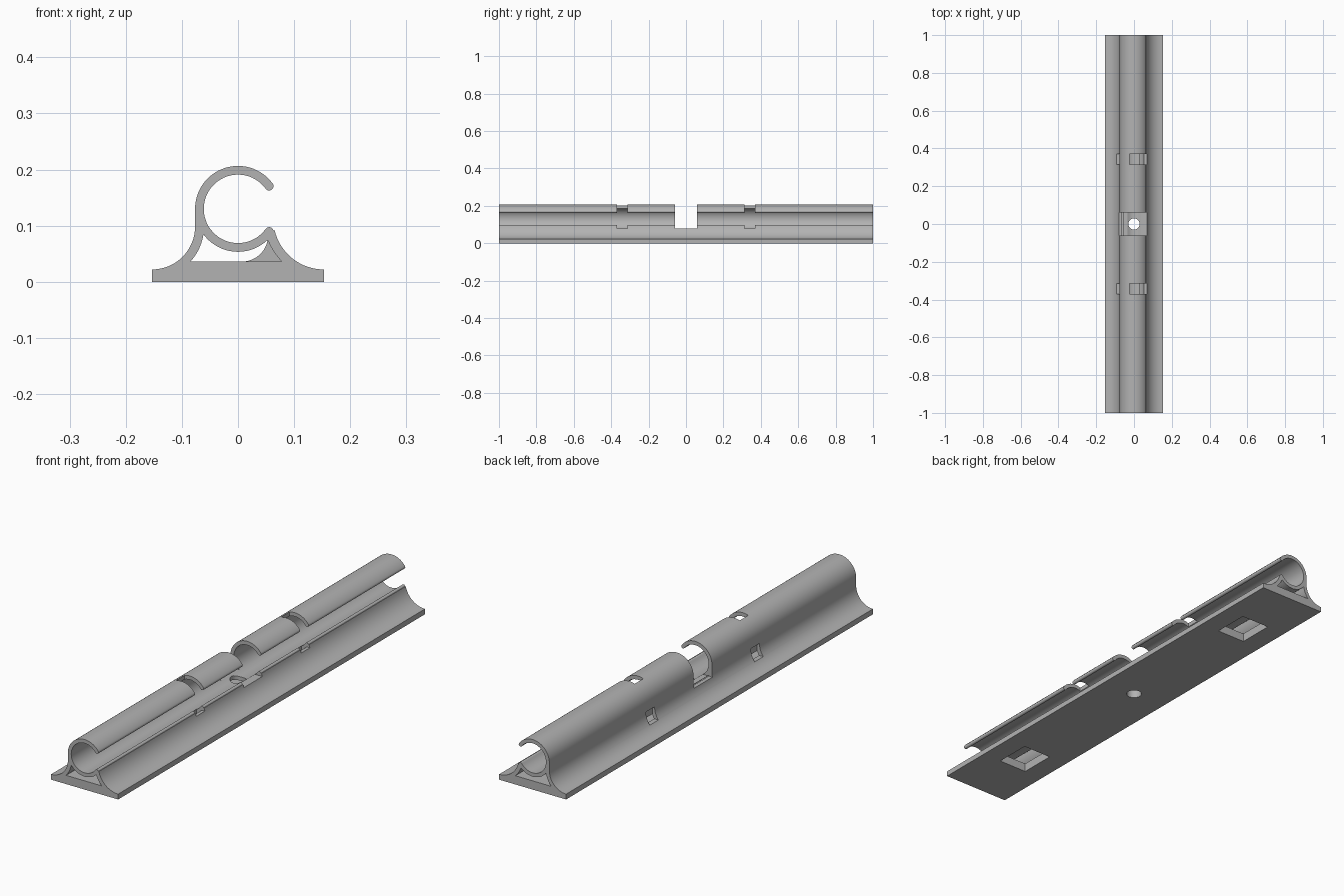
import bpy, bmesh
from math import sin, cos, radians

if "Cube" in bpy.data.objects:
    bpy.data.objects.remove(bpy.data.objects["Cube"], do_unlink=True)

grey = bpy.data.materials.new("plain grey")
grey.use_nodes = True
grey.diffuse_color = (0.45, 0.45, 0.45, 1)
grey.node_tree.nodes["Principled BSDF"].inputs["Base Color"].default_value = (0.45, 0.45, 0.45, 1)

RING_Z, R_OUT, R_IN = 0.13, 0.0765, 0.061
R_MID, R_LIP, LIP_ANGLE = (R_OUT + R_IN) / 2, (R_OUT - R_IN) / 2, 36


def arc(cx, cz, r, start, end, n=16):
    """Points on an arc in the XZ plane, angles in degrees."""
    angles = [radians(start + (end - start) * i / n) for i in range(n + 1)]
    return [(cx + r * cos(a), cz + r * sin(a)) for a in angles]


def prism(name, points, y0, y1):
    """Extrude an XZ outline along Y."""
    bm = bmesh.new()
    face = bm.faces.new([bm.verts.new((x, y0, z)) for x, z in points])
    new = bmesh.ops.extrude_face_region(bm, geom=[face])["geom"]
    bmesh.ops.translate(bm, vec=(0, y1 - y0, 0),
                        verts=[v for v in new if isinstance(v, bmesh.types.BMVert)])
    bmesh.ops.remove_doubles(bm, verts=bm.verts, dist=1e-5)
    bmesh.ops.recalc_face_normals(bm, faces=bm.faces)
    mesh = bpy.data.meshes.new(name)
    bm.to_mesh(mesh)
    bm.free()
    mesh.materials.append(grey)
    obj = bpy.data.objects.new(name, mesh)
    bpy.context.collection.objects.link(obj)
    return obj


def box(name, x0, x1, y0, y1, z0, z1):
    return prism(name, [(x0, z0), (x1, z0), (x1, z1), (x0, z1)], y0, y1)


def activate(obj):
    bpy.ops.object.select_all(action='DESELECT')
    obj.select_set(True)
    bpy.context.view_layer.objects.active = obj


def cut(target, cutter):
    """Subtract the cutter and discard it."""
    cutter.hide_render = True
    mod = target.modifiers.new("cut", 'BOOLEAN')
    mod.operation, mod.solver, mod.object = 'DIFFERENCE', 'EXACT', cutter
    activate(target)
    bpy.ops.object.modifier_apply(modifier=mod.name)
    bpy.data.objects.remove(cutter, do_unlink=True)


def lip(side):
    a = radians(side * LIP_ANGLE)
    return R_MID * cos(a), RING_Z + R_MID * sin(a)


# Open clamp ring on a flared foot
outline = [(-0.153, 0), (0.153, 0)]
outline += arc(0.153, 0.112, 0.09, 270, 193)
outline += arc(*lip(-1), R_LIP, 13, 180 - LIP_ANGLE, 10)
outline += arc(0, RING_Z, R_IN, 360 - LIP_ANGLE, LIP_ANGLE, 48)[1:]
outline += arc(*lip(1), R_LIP, 180 + LIP_ANGLE, 360 + LIP_ANGLE, 10)[1:]
outline += arc(0, RING_Z, R_OUT, LIP_ANGLE, 180, 30)[1:]
outline += arc(-0.153, 0.0985, 0.0765, 0, -90)
rail = prism("clamp_rail", outline, -1, 1)

# Hollow tunnel under the ring
tunnel = [(-0.084, 0.036), (0.079, 0.036)]
tunnel += arc(0.153, 0.112, 0.1065, 225, 201, 8)
tunnel += arc(0, RING_Z, R_OUT, 313, 217, 28)
tunnel += arc(-0.153, 0.0985, 0.0925, -10, -42, 8)
cut(rail, prism("tunnel_cutter", tunnel, -1.1, 1.1))

# Central gap with a screw hole
cut(rail, box("gap_cutter", -0.2, 0.2, -0.06, 0.06, 0.08, 0.3))
bpy.ops.mesh.primitive_cylinder_add(vertices=32, radius=0.03, depth=0.4)
cut(rail, bpy.context.object)

for side in (-1, 1):
    # Strap slots: upper lip, lower lip and outer wall
    y0, y1 = side * 0.342 - 0.028, side * 0.342 + 0.028
    cut(rail, box("upper_slot_cutter", -0.025, 0.1, y0, y1, 0.14, 0.3))
    cut(rail, box("lower_slot_cutter", 0.03, 0.069, y0, y1, 0.08, 0.12))
    cut(rail, box("strap_exit_cutter", 0.03, 0.055, y0, y1, 0.055, 0.1))
    cut(rail, box("wall_slot_cutter", -0.12, -0.066, y0, y1, 0.05, 0.1))
    # Openings in the underside
    cut(rail, box("underside_cutter", -0.066, 0.066,
                  side * 0.69 - 0.077, side * 0.69 + 0.077, -0.1, 0.045))
    # Curved strap guide inside the tunnel
    guide = arc(0.007, 0.0825, 0.0465, 270, 350)
    guide += [(0.062, 0.075), (0.088, 0.033), (0.007, 0.033)]
    activate(prism("strap_guide_" + ("front" if side < 0 else "back"), guide, y0, y1))
    bpy.ops.object.shade_smooth_by_angle(angle=radians(30))

activate(rail)
bpy.ops.object.shade_smooth_by_angle(angle=radians(30))
